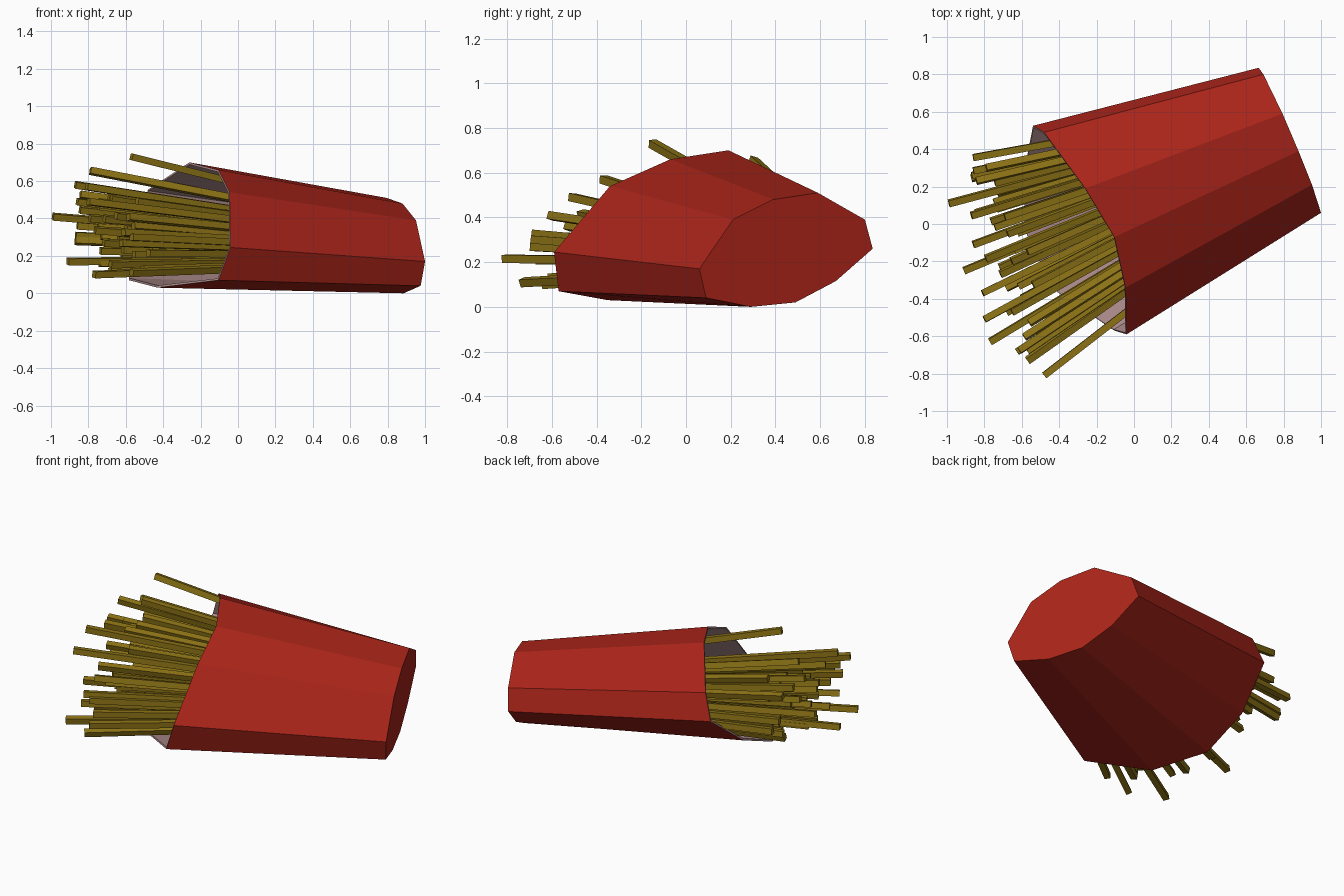
import bpy, bmesh, random
from mathutils import Vector, Matrix

if "Cube" in bpy.data.objects:
    bpy.data.objects.remove(bpy.data.objects["Cube"])

random.seed(7)


def material(name, rgb):
    m = bpy.data.materials.new(name)
    m.diffuse_color = (*rgb, 1)
    m.use_nodes = True
    m.node_tree.nodes["Principled BSDF"].inputs["Base Color"].default_value = m.diffuse_color
    return m


red = material("red_card", (0.40, 0.018, 0.010))
lining = material("card_lining", (0.42, 0.26, 0.26))
yellow = material("potato", (0.27, 0.175, 0.008))


def add_object(name, bm, mats):
    me = bpy.data.meshes.new(name)
    bm.to_mesh(me)
    bm.free()
    for m in mats:
        me.materials.append(m)
    ob = bpy.data.objects.new(name, me)
    bpy.context.collection.objects.link(ob)
    return ob


# Carton: ten-sided base lofted to a scooped mouth
base_yz = [(.06, .17), (.21, .39), (.39, .48), (.59, .51), (.80, .39),
           (.835, .26), (.67, .115), (.49, .02), (.29, 0), (.09, .04)]
base = [(1 - .44 * (y - .06) + .08 * (z - .17), y, z) for y, z in base_yz]
mouth = [(-.04, -.59, .245), (-.045, -.34, .54), (-.105, -.07, .66),
         (-.26, .19, .70), (-.48, .49, .555), (-.54, .525, .40),
         (-.59, .266, .195), (-.583, -.035, .07), (-.43, -.35, .03),
         (-.105, -.57, .07)]
bm = bmesh.new()
lo = [bm.verts.new(p) for p in base]
hi = [bm.verts.new(p) for p in mouth]
bm.faces.new(lo)
for i in range(10):
    j = (i + 1) % 10
    bm.faces.new((lo[i], lo[j], hi[j], hi[i]))
bmesh.ops.recalc_face_normals(bm, faces=bm.faces)
carton = add_object("carton", bm, [red, lining])
sol = carton.modifiers.new("card_thickness", 'SOLIDIFY')
sol.thickness = 0.012
sol.offset = -1
sol.material_offset = 1
sol.material_offset_rim = 1

# Fries: outer tips placed by hand, the middle filled by a jittered grid
tips = [(-.86, .355, .36), (-.79, .30, .655), (-.87, .245, .28),
        (-.99, .11, .41), (-.87, .045, .58), (-.86, -.11, .49),
        (-.91, -.25, .17), (-.81, -.37, .57), (-.80, -.51, .49),
        (-.77, -.63, .10), (-.57, -.73, .11), (-.48, -.81, .215),
        (-.57, -.15, .73), (-.57, -.68, .30), (-.56, -.53, .36)]
center = Vector((-.68, -.20, .34))
wide, thick = Vector((-.17, .50, .11)), Vector((.04, -.09, .22))
for i in range(8):
    for k in range(4):
        s = -1 + 2 * (i + .5 + random.uniform(-.3, .3)) / 8
        t = (-1 + 2 * (k + .5 + random.uniform(-.3, .3)) / 4) * (1 - .5 * s * s)
        p = center + wide * s + thick * t
        p.x += random.uniform(-.12, .12)
        tips.append(tuple(p))

root, fan = Vector((.66, .40, .26)), Vector((-.75, -.2, .36))
bm = bmesh.new()
for tip in tips:
    tip = Vector(tip)
    start = root + (tip - fan) * 0.4
    axis = tip - start
    rot = axis.to_track_quat('Z', 'Y').to_matrix().to_4x4()
    roll = Matrix.Rotation(random.uniform(-.35, .35), 4, 'Z')
    size = Matrix.Diagonal((.036, .036, axis.length, 1))
    bmesh.ops.create_cube(bm, size=1, matrix=Matrix.Translation((start + tip) / 2) @ rot @ roll @ size)
add_object("fries", bm, [yellow])
